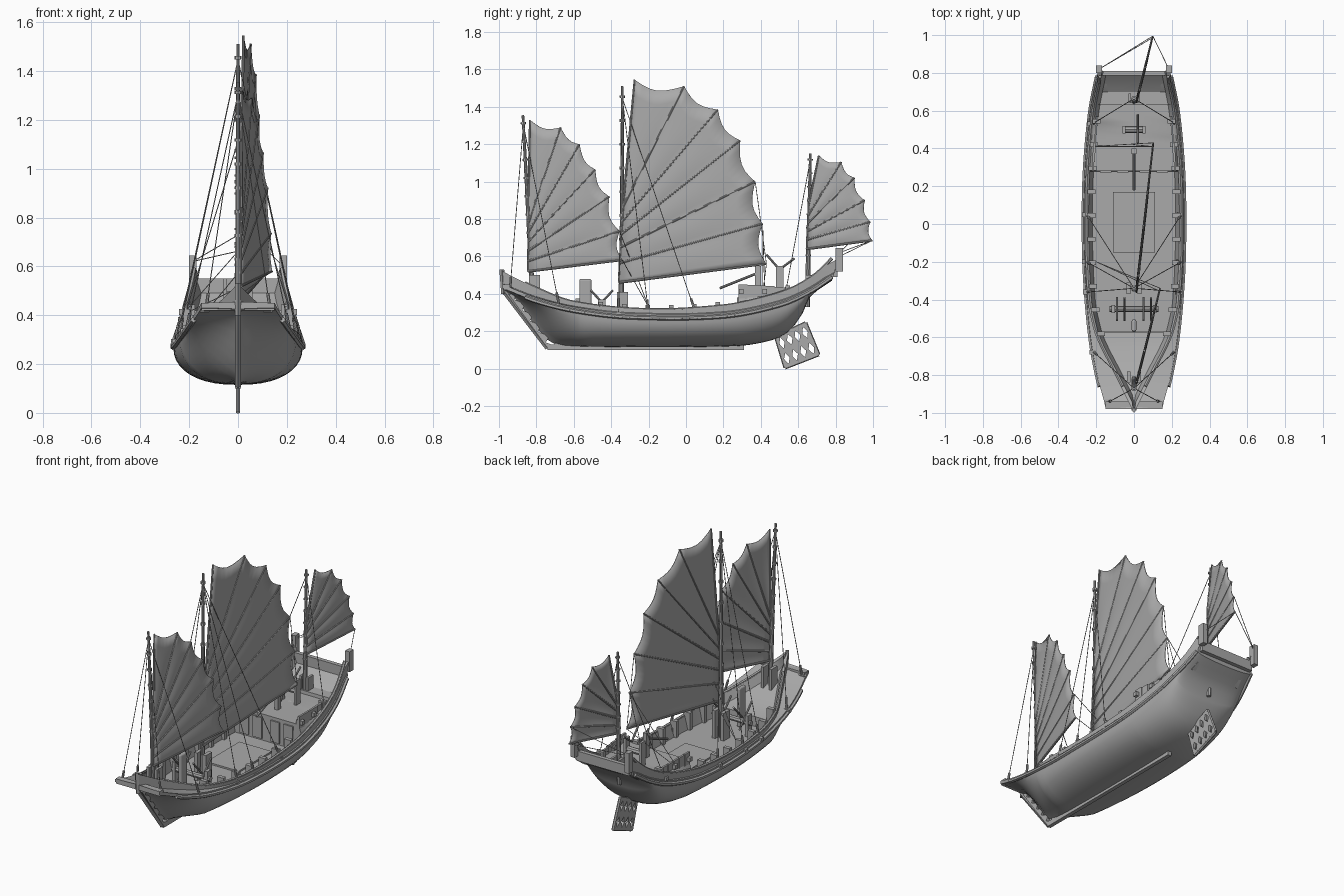
import bpy, bmesh
from math import sin, cos, pi
from mathutils import Vector, Matrix

old = bpy.data.objects.get("Cube")
if old:
    bpy.data.objects.remove(old)

wood = bpy.data.materials.new("weathered_grey")
wood.use_nodes = True
GREY = (0.4, 0.4, 0.4, 1)
wood.diffuse_color = GREY
wood.node_tree.nodes["Principled BSDF"].inputs["Base Color"].default_value = GREY


# ---------- helpers ----------
def finish(name, bm, smooth=False, solid=0):
    bmesh.ops.recalc_face_normals(bm, faces=bm.faces)
    mesh = bpy.data.meshes.new(name)
    bm.to_mesh(mesh)
    bm.free()
    obj = bpy.data.objects.new(name, mesh)
    bpy.context.collection.objects.link(obj)
    mesh.materials.append(wood)
    if solid:
        mod = obj.modifiers.new("thickness", "SOLIDIFY")
        mod.thickness, mod.offset = solid, 0
    if smooth:
        bpy.ops.object.select_all(action="DESELECT")
        obj.select_set(True)
        bpy.context.view_layer.objects.active = obj
        bpy.ops.object.shade_smooth_by_angle()
    return obj


def rods(name, segments, r, tip=None, sides=8):
    bm = bmesh.new()
    for p, q in segments:
        p, q = Vector(p), Vector(q)
        d = q - p
        spin = d.to_track_quat("Z", "Y").to_matrix().to_4x4()
        bmesh.ops.create_cone(bm, cap_ends=True, segments=sides, radius1=r, radius2=tip or r,
                              depth=d.length, matrix=Matrix.Translation((p + q) / 2) @ spin)
    return finish(name, bm, sides > 4)


def boxes(name, items):
    bm = bmesh.new()
    for lo, hi in items:
        lo, hi = Vector(lo), Vector(hi)
        size = Matrix.Diagonal((*(hi - lo), 1))
        bmesh.ops.create_cube(bm, size=1, matrix=Matrix.Translation((lo + hi) / 2) @ size)
    return finish(name, bm)


def both(x, y, z):
    return [(x, y, z), (-x, y, z)]


def mirrored(items):
    out = []
    for lo, hi in items:
        out += [(lo, hi), ((-hi[0], lo[1], lo[2]), (-lo[0], hi[1], hi[2]))]
    return out


def curve(table):
    """Smooth interpolation through (position, value) points."""
    def slope(i):
        a, b = table[max(i - 1, 0)], table[min(i + 1, len(table) - 1)]
        return (b[1] - a[1]) / (b[0] - a[0])

    def at(y):
        y = min(max(y, table[0][0]), table[-1][0])
        i = next(k for k in range(len(table) - 1) if y <= table[k + 1][0])
        (a, u), (b, v) = table[i], table[i + 1]
        h = b - a
        t = (y - a) / h
        s = t * t * (3 - 2 * t)
        bend = t * (1 - t) * h
        return u + (v - u) * s + bend * ((1 - t) * slope(i) - t * slope(i + 1))
    return at


def grating(name, corners, nu, nv, thick):
    """Plate with diamond holes."""
    a, b, c, d = [Vector((0, *p)) for p in corners]
    def at(u, v):
        return a.lerp(b, u / nu).lerp(d.lerp(c, u / nu), v / nv)
    bm = bmesh.new()
    for u in range(nu):
        for v in range(nv):
            cs = [at(u, v), at(u + 1, v), at(u + 1, v + 1), at(u, v + 1)]
            mid = sum(cs, Vector()) / 4
            ds = [mid.lerp((cs[i] + cs[i - 3]) / 2, 0.7) for i in range(4)]
            cv, dv = [bm.verts.new(p) for p in cs], [bm.verts.new(p) for p in ds]
            for i in range(4):
                bm.faces.new((cv[i], cv[i - 3], dv[i]))
                bm.faces.new((cv[i - 3], dv[i - 3], dv[i]))
    bmesh.ops.remove_doubles(bm, verts=bm.verts, dist=0.0001)
    return finish(name, bm, solid=thick)


# ---------- hull ----------
bottom = curve([(-.97, .42), (-.9, .36), (-.8, .22), (-.72, .14), (-.62, .12), (.25, .12),
                (.45, .15), (.55, .2), (.62, .29), (.66, .38), (.78, .47)])
wale = curve([(-.98, .43), (-.8, .36), (-.6, .31), (-.3, .275), (.2, .28), (.5, .34),
              (.66, .41), (.78, .49)])
sheer = curve([(-.98, .52), (-.8, .43), (-.6, .355), (-.2, .315), (.2, .335), (.4, .375),
               (.57, .43), (.7, .51), (.78, .59)])
width = curve([(-.97, .15), (-.8, .195), (-.6, .23), (-.3, .257), (0, .265), (.3, .258),
               (.6, .23), (.78, .195)])
prow = curve([(-.98, .01), (-.8, .1), (-.6, .2), (-.45, .24)])


def inner(y):
    return min(prow(y), width(y) - .005) if y < -.45 else width(y) - .005


def deck(y):
    if y < -.57:
        return sheer(y) - .05
    if y < .28:
        return .24
    return .4 if y < .63 else max(.42, sheer(y) - .1)


def section(y):
    zb, zw, w, b = bottom(y), wale(y), width(y), inner(y)
    flare = min(max((-.55 - y) / .4, 0), 1)
    pts = []
    for i in range(11):
        t = i / 10
        a = t * pi / 2
        full = (sin(a) ** .85, 1 - max(cos(a), 0) ** .9)
        fine = (t ** 2.5, t ** .6)
        u, v = [f + (g - f) * flare for f, g in zip(full, fine)]
        pts.append((w * u, zb + (zw - zb) * v))
    top, floor = sheer(y), deck(y)
    pts += [(w, zw + .02), (b, zw + .025), (b, top), (max(b - .02, .004), top),
            (max(b - .04, .002), floor), (0, floor)]
    return pts


stations = [-.98 + 1.76 * i / 44 for i in range(45)]
for step in (-.57, .28, .63):
    stations += [step - .001, step + .001]
bm = bmesh.new()
rings = []
for y in sorted(stations):
    half = section(y)
    loop = half + [(-x, z) for x, z in half[-2:0:-1]]
    rake = .3 if y > .77 else 0
    rings.append([bm.verts.new((x, y + rake * (z - .47), z)) for x, z in loop])
for r, s in zip(rings, rings[1:]):
    for i in range(len(r)):
        bm.faces.new((r[i - 1], r[i], s[i], s[i - 1]))
bm.faces.new(rings[0])
bm.faces.new(rings[-1])
finish("hull", bm, True)

boxes("keel", [((-.012, -.74, .1), (.012, .31, .13))])
grating("stem_grating", [(-.95, .4), (-.74, .11), (-.66, .12), (-.88, .4)], 5, 1, .024)
rods("stem_post", [((0, -.975, .4), (0, -.985, .53)), ((0, -.97, .41), (0, -.74, .11))], .013, sides=4)
boxes("bow_beam", [((-.15, -.975, .42), (.15, -.94, .45))])
boxes("transom_board", [((-.18, .785, .49), (.18, .81, .55))])
boxes("stern_corner_posts", mirrored([((.17, .8, .52), (.2, .84, .645))]))

# wale, rail and inner rail strips following the sheer
for name, off, line, z0, r in (("wale_strip", .002, width, wale, .012), ("rail_cap", -.01, inner, sheer, .009)):
    ys = stations[3:45]
    segs = []
    for y, n in zip(ys, ys[1:]):
        for p, q in zip(both(line(y) + off, y, z0(y)), both(line(n) + off, n, z0(n))):
            segs.append((p, q))
    rods(name, segs, r, sides=6)

# stanchions along the bulwarks
posts = []
for i in range(10):
    y = -.58 + .125 * i
    x, low = inner(y), deck(y)
    posts.append(((x - .055, y - .012, low), (x - .012, y + .012, max(sheer(y), low) + .025)))
boxes("stanchions", mirrored(posts))

# aft cabin sides, front and main hatch
walls = []
for i in range(6):
    y = .28 + .048 * i
    x = inner(y + .024) - .03
    walls.append(((x - .012, y, .34), (x, y + .05, .45 - .003 * i)))
boxes("cabin_sides", mirrored(walls))
boxes("cabin_front", mirrored([((.03, .272, .25), (.09, .282, .38)), ((.12, .272, .25), (.18, .282, .38))]))
boxes("main_hatch", [((-.11, -.15, .24), (.11, .17, .25))])

# ---------- deck gear ----------
boxes("mast_partners", mirrored([
    ((.018, -.84, .36), (.036, -.78, .5)), ((.018, -.37, .24), (.04, -.31, .41)),
    ((.016, .64, .42), (.03, .69, .5))]))
bitt = boxes("bitt_board", [((-.012, -.57, .24), (.012, -.505, .48))])
bevel = bitt.modifiers.new("round", "BEVEL")
bevel.width, bevel.segments = .01, 3
rods("fore_windlass", [((-.13, -.45, .32), (.13, -.45, .32))], .016)
boxes("fore_windlass_posts", mirrored([((.1, -.47, .24), (.12, -.43, .37))]))
rods("fore_windlass_levers", [((x, -.45 - s, .29), (x, -.45 + s, .42))
                              for x, s in ((.09, .06), (-.09, -.06), (.05, -.06), (-.05, .06))], .006)
rods("aft_windlass", [((-.06, .5, .48), (.06, .5, .48))], .018)
boxes("aft_windlass_posts", mirrored([((.045, .48, .4), (.06, .52, .55))]))
rods("aft_windlass_levers", [((.02, .5, .53), (.02, .43, .61)), ((.02, .5, .53), (.02, .58, .59))], .006)
boxes("tiller_post", [((-.012, .37, .4), (.012, .4, .55))])
rods("tiller", [((0, .18, .43), (0, .38, .51))], .007)

# ---------- rudder ----------
blade = [(.48, .17), (.64, .245), (.71, .075), (.53, .005)]
grating("rudder", blade, 4, 2, .016)
a, b, c, d = [Vector((0, *p)) for p in blade]
rods("rudder_frame", [(a, b), (d, c), (a, d), (b, c), ((a + d) / 2, (b + c) / 2)], .009, sides=6)
rods("rudder_stock", [((0, .54, .2), (0, .5, .4)), ((0, .65, .33), (0, .65, .44))], .012)


# ---------- sails ----------
def sail(name, luff, tips, twist):
    """Fan of battens from luff points to scalloped leech tips."""
    y0 = luff[0][0]
    def point(p, bulge=0):
        return Vector(((p[0] - y0) * twist + .012 + bulge, *p))
    bm = bmesh.new()
    nu, nv = 8, 6
    for i in range(len(tips) - 1):
        a, b, c, d = [Vector(p) for p in (luff[i], luff[i + 1], tips[i], tips[i + 1])]
        grid = []
        for v in range(nv + 1):
            t = v / nv
            start, end = a.lerp(b, t), c.lerp(d, t)
            scallop = 1 - sin(pi * t) * .16 * (c - d).length / (end - start).length
            grid.append([bm.verts.new(point(start.lerp(end, u / nu * scallop),
                         .006 * sin(pi * t) * sin(pi * u / nu))) for u in range(nu + 1)])
        for v in range(nv):
            for u in range(nu):
                bm.faces.new((grid[v][u], grid[v][u + 1], grid[v + 1][u + 1], grid[v + 1][u]))
    bmesh.ops.remove_doubles(bm, verts=bm.verts, dist=.0001)
    finish(name + "_sail", bm, True, .004)
    rods(name + "_battens", [(point(p), point(q)) for p, q in zip(luff, tips)], .007, .005)
    rods(name + "_luff_rope", [(point(p), point(q)) for p, q in zip(luff, luff[1:])], .005)
    return [point(q) for q in tips]


def luff_line(bottom_y, top_y, heights):
    n = len(heights) - 1
    return [(bottom_y + (top_y - bottom_y) * i / n, z) for i, z in enumerate(heights)]


main_tips = sail("main", luff_line(-.36, -.33, (.46, .565, .65, .72, .79, .87, .94)),
                 [(.43, .56), (.41, .775), (.37, 1), (.29, 1.22), (.17, 1.385), (-.01, 1.51), (-.275, 1.545)], .114)
fore_tips = sail("fore", luff_line(-.845, -.842, (.52, .575, .63, .68, .73, .78, .84)),
                 [(-.34, .58), (-.355, .735), (-.41, .92), (-.485, 1.065), (-.57, 1.2), (-.67, 1.29),
                  (-.835, 1.33)], .25)
mizzen_tips = sail("mizzen", luff_line(.645, .655, (.64, .69, .735, .78, .82, .87)),
                   [(.995, .685), (.985, .785), (.955, .9), (.9, 1.02), (.83, 1.105), (.71, 1.14)], .25)

# ---------- masts and rigging ----------
masts = {"fore": ((0, -.82, .38), (0, -.872, 1.355)), "main": ((0, -.345, .24), (0, -.34, 1.51)),
         "mizzen": ((0, .65, .42), (0, .665, 1.15))}
anchors = {"fore": [(.13, -.94), (.21, -.68)], "main": [(.245, -.36), (.25, -.2), (.25, .05)],
           "mizzen": [(.22, .53)]}
for name, (foot, head) in masts.items():
    foot, head = Vector(foot), Vector(head)
    rods(name + "_mast", [(foot, head)], .014, .007, 10)
    rods(name + "_mast_bands", [(foot.lerp(head, t), foot.lerp(head, t + .012))
                                for t in (.25, .35, .45, .55, .65, .75, .85, .95)], .014)
    ends = [e for x, y in anchors[name] for e in both(x, y, sheer(y) - .02 if name != "fore" else wale(y) + .02)]
    rods(name + "_shrouds", [(e, foot.lerp(head, .95)) for e in ends], .0022, sides=5)
    rods(name + "_deadeyes", [(e, Vector(e).lerp(head, .06)) for e in ends], .007)
    boxes(name + "_channels", [((x - .025, y - .012, z - .02), (x + .012, y + .012, z)) for x, y, z in ends])

rods("sheets", [(main_tips[0], (-.23, .41, .4)), (main_tips[1], (-.23, .41, .4)),
                (main_tips[2], main_tips[0]), (main_tips[1], (0, .42, .43)),
                (mizzen_tips[0], (-.185, .82, .62)), (mizzen_tips[1], (-.185, .82, .62)),
                (mizzen_tips[0], (.185, .82, .6)),
                (fore_tips[0], (-.2, -.2, .33)), (fore_tips[1], (-.2, -.2, .33))], .002, sides=5)
